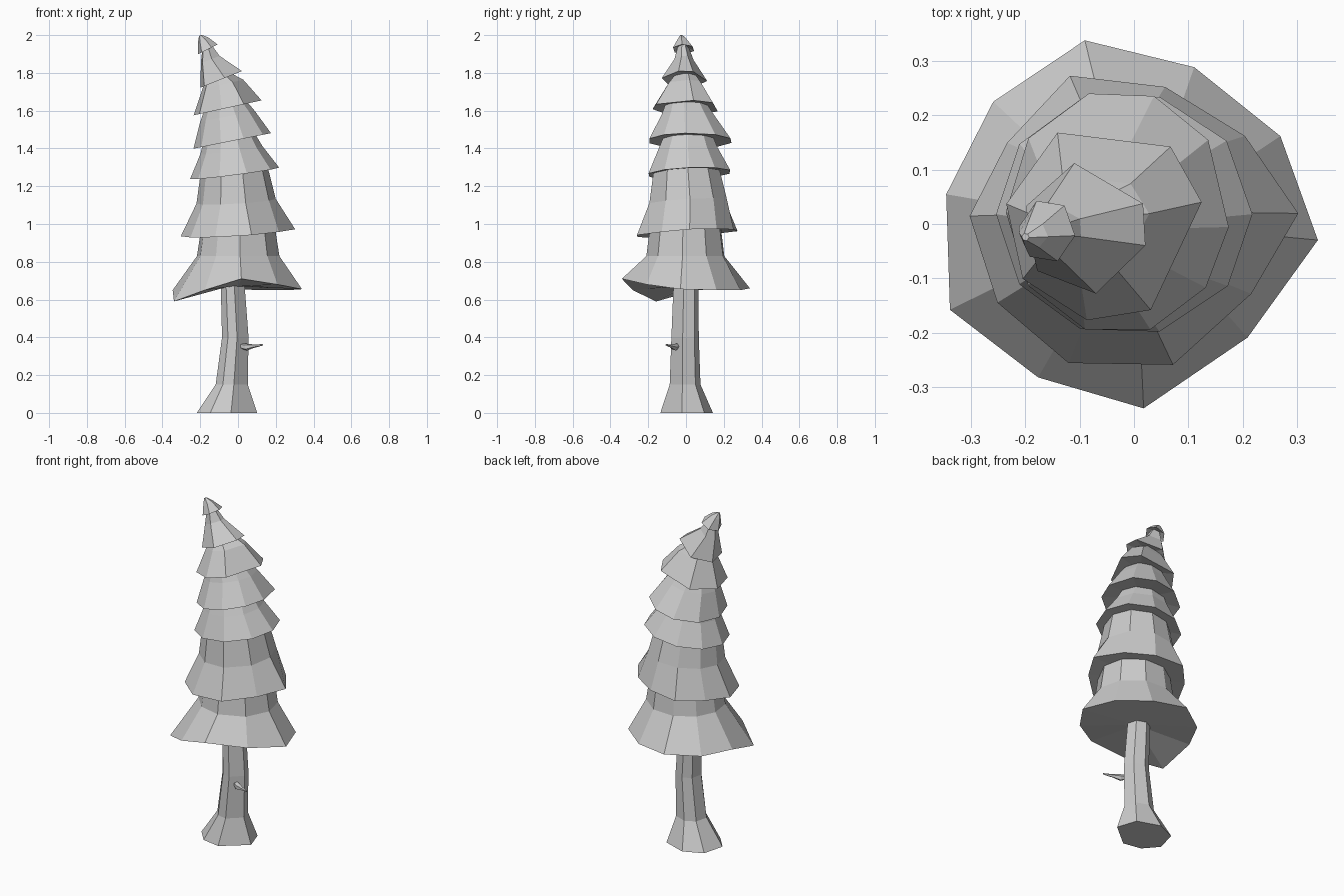
import bpy
import bmesh
from math import sin, cos, radians, tau
from mathutils import Vector

cube = bpy.data.objects.get("Cube")
if cube:
    bpy.data.objects.remove(cube, do_unlink=True)

grey = bpy.data.materials.new("light_grey")
grey.use_nodes = True
grey.diffuse_color = (0.6, 0.6, 0.6, 1)
grey.node_tree.nodes["Principled BSDF"].inputs["Base Color"].default_value = grey.diffuse_color


def ring(angles, centre, rx, ry, tilt=(0, 0), scales=None, lifts=None):
    """Points of a tilted, slightly uneven ellipse around a centre."""
    points = []
    for k, angle in enumerate(angles):
        size = scales[k] if scales else 1
        x, y = size * rx * cos(radians(angle)), size * ry * sin(radians(angle))
        z = tilt[0] * x + tilt[1] * y + (lifts[k] if lifts else 0)
        points.append(Vector(centre) + Vector((x, y, z)))
    return points


def loft(name, rings):
    """Join rings of points, from the bottom up, into a closed flat-shaded solid."""
    bm = bmesh.new()
    loops = [[bm.verts.new(p) for p in r] for r in rings]
    n = len(loops[0])
    for low, high in zip(loops, loops[1:]):
        for i in range(n):
            j = (i + 1) % n
            bm.faces.new((low[i], low[j], high[j], high[i]))
    bm.faces.new(loops[0][::-1])
    bm.faces.new(loops[-1])
    bmesh.ops.recalc_face_normals(bm, faces=bm.faces)
    mesh = bpy.data.meshes.new(name)
    bm.to_mesh(mesh)
    bm.free()
    mesh.materials.append(grey)
    obj = bpy.data.objects.new(name, mesh)
    bpy.context.collection.objects.link(obj)


def tier(name, angles, tilt, rim, *upper, scales=None, lifts=None):
    """One skirt of foliage: underside, rim, then the narrower rings."""
    x, y, z, rx, ry = rim
    rings = [ring(angles, (x, y, z + 0.02), rx * 0.15, ry * 0.15, tilt),
             ring(angles, (x, y, z), rx, ry, tilt, scales, lifts)]
    for ux, uy, uz, urx, ury in upper:
        rings.append(ring(angles, (ux, uy, uz), urx, ury, tilt))
    loft(name, rings)


# Trunk with a flared foot and uneven sides
trunk_sides = (-82, -10, 42, 95, 140, 195, 238)
loft("trunk", [
    ring(trunk_sides, (-0.06, 0.003, 0), 0.164, 0.14),
    ring(trunk_sides, (-0.034, -0.005, 0.15), 0.087, 0.082),
    ring(trunk_sides, (-0.015, -0.005, 0.4), 0.072, 0.073),
    ring(trunk_sides, (-0.03, 0, 0.7), 0.064, 0.066),
])

# Broken twig on the trunk, swept as rings across its path
twig = [((0, -0.035, 0.357), 0.012), ((0.045, -0.06, 0.348), 0.019),
        ((0.08, -0.078, 0.353), 0.01), ((0.13, -0.105, 0.36), 0.004)]
side = Vector((0.5, 0.85, 0))
loft("twig", [[Vector(c) + r * (side * cos(tau * k / 5) + Vector((0, 0, sin(tau * k / 5))))
               for k in range(5)] for c, r in twig])

# Foliage tiers: rim and upper rings as x, y, z, x radius, y radius
tier("foliage_bottom", (-5, 31, 69, 105, 139, 171, 205, 238, 273, 315), (0, 0),
     (0, 0, 0.65, 0.34, 0.34),
     (0, 0, 0.83, 0.22, 0.21), (0, 0, 0.99, 0.195, 0.19),
     scales=(1, 0.925, 0.91, 1.03, 1.01, 1.03, 1.1, 0.98, 1, 0.87),
     lifts=(0.005, 0, 0, 0.01, 0, 0, -0.06, 0, 0.06, 0.03))
tier("foliage_second", (3, 40, 78, 112, 146, 178, 213, 247, 284, 326), (0.06, 0.06),
     (0, 0.005, 0.953, 0.303, 0.278),
     (-0.01, 0.01, 1.12, 0.21, 0.21), (-0.02, 0, 1.3, 0.175, 0.175),
     scales=(1, 0.88, 0.91, 1.04, 0.93, 1, 0.99, 1.02, 0.98, 0.86))
tier("foliage_third", (0, 37, 74, 110, 145, 180, 215, 250, 286, 324), (0.13, 0.04),
     (-0.018, 0.018, 1.268, 0.236, 0.225),
     (-0.035, 0.01, 1.39, 0.165, 0.165), (-0.045, 0.01, 1.46, 0.135, 0.135))
tier("foliage_fourth", (-7, 36, 71, 105, 143, 180, 217, 253, 287, 322), (0.2, 0),
     (-0.03, 0.022, 1.44, 0.206, 0.226),
     (-0.055, 0.01, 1.57, 0.145, 0.145), (-0.068, 0, 1.64, 0.105, 0.11))
tier("foliage_fifth", (11, 48, 118, 170, 215, 260, 298), (0.22, 0),
     (-0.055, 0.005, 1.615, 0.183, 0.185),
     (-0.08, 0, 1.74, 0.11, 0.1), (-0.105, 0, 1.79, 0.06, 0.06))
tier("foliage_sixth", (-15, 22, 100, 160, 220, 280), (0.4, 0),
     (-0.09, -0.008, 1.765, 0.115, 0.122),
     (-0.148, -0.01, 1.87, 0.052, 0.052), (-0.165, -0.015, 1.94, 0.025, 0.028))
tier("treetop", (-8, 52, 112, 172, 232, 292), (0.5, 0),
     (-0.16, -0.013, 1.925, 0.052, 0.06),
     (-0.185, -0.02, 1.975, 0.027, 0.025), (-0.2, -0.024, 1.998, 0.007, 0.007))
